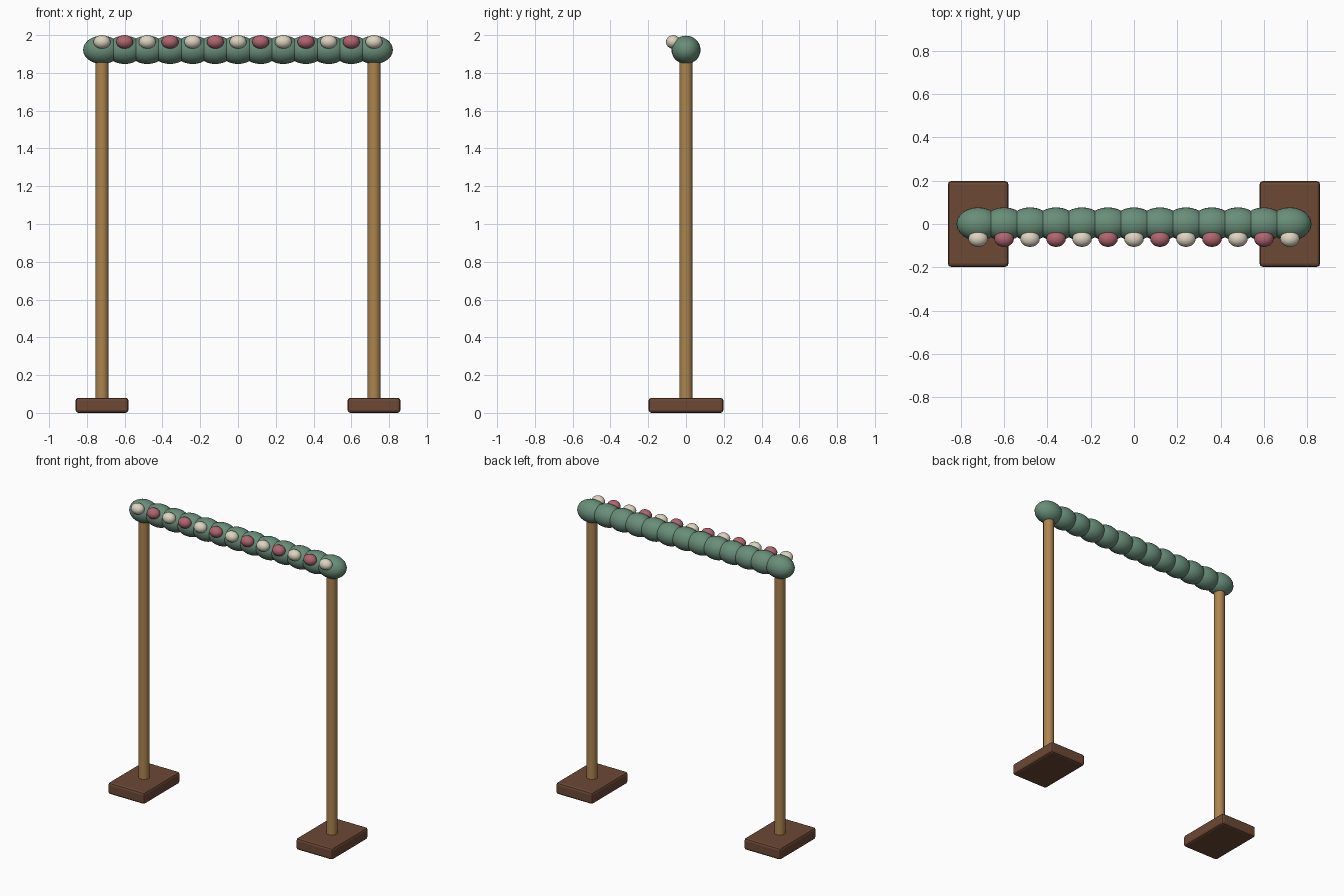
import bpy

if "Cube" in bpy.data.objects:
    bpy.data.objects.remove(bpy.data.objects["Cube"])


def material(name, rgb):
    m = bpy.data.materials.new(name)
    m.diffuse_color = (*rgb, 1)
    m.use_nodes = True
    m.node_tree.nodes["Principled BSDF"].inputs["Base Color"].default_value = m.diffuse_color
    return m


GREEN = material("foliage_green", (0.14, 0.27, 0.19))
CREAM = material("flower_cream", (0.72, 0.66, 0.53))
PINK = material("flower_pink", (0.43, 0.13, 0.16))
WOOD = material("post_wood", (0.42, 0.23, 0.08))
DARK = material("base_wood", (0.15, 0.065, 0.035))


def finish(name, mat, smooth=True):
    ob = bpy.context.object
    ob.name = name
    ob.data.materials.append(mat)
    bpy.ops.object.transform_apply(location=False, rotation=False, scale=True)
    if smooth:
        bpy.ops.object.shade_smooth_by_angle()
    return ob


def ellipsoid(name, loc, radii, mat, segments, rings):
    bpy.ops.mesh.primitive_uv_sphere_add(
        segments=segments, ring_count=rings, radius=1, location=loc)
    bpy.context.object.scale = radii
    bpy.ops.object.transform_apply(location=False, rotation=False, scale=True)
    bpy.ops.object.shade_smooth()
    bpy.context.object.name = name
    bpy.context.object.data.materials.append(mat)


# Bases and posts on both sides
for side, x in (("left", -0.72), ("right", 0.72)):
    bpy.ops.mesh.primitive_cube_add(size=1, location=(x, 0, 0.04))
    bpy.context.object.scale = (0.28, 0.396, 0.08)
    base = finish(side + "_base", DARK, False)
    bevel = base.modifiers.new("bevel", 'BEVEL')
    bevel.width = 0.015
    bevel.segments = 2

    bpy.ops.mesh.primitive_cylinder_add(
        vertices=24, radius=0.035, depth=1.84, location=(x, 0, 0.98))
    finish(side + "_post", WOOD)

# Garland of overlapping leaf clumps with alternating flowers in front
for i in range(13):
    x = -0.72 + 0.12 * i
    ellipsoid(f"leaf_clump_{i + 1}", (x, 0, 1.922), (0.10, 0.077, 0.075), GREEN, 24, 14)
    ellipsoid(f"flower_{i + 1}", (x, -0.068, 1.964), (0.045, 0.038, 0.036),
              PINK if i % 2 else CREAM, 20, 12)
